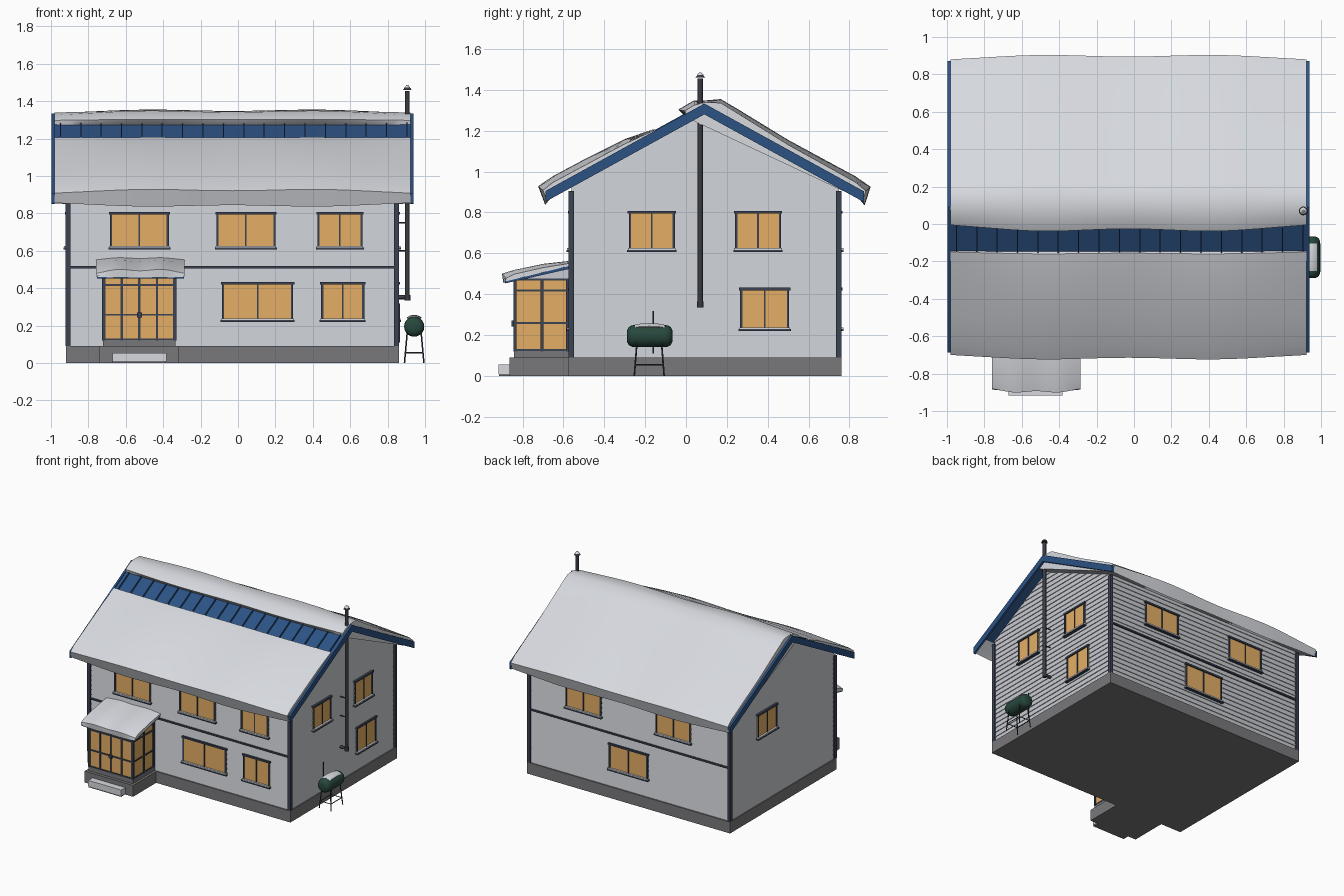
import bpy, bmesh, math
from mathutils import Vector

cube = bpy.data.objects.get("Cube")
if cube:
    bpy.data.objects.remove(cube)


def material(name, r, g, b):
    m = bpy.data.materials.new(name)
    m.use_nodes = True
    m.diffuse_color = (r, g, b, 1)
    m.node_tree.nodes["Principled BSDF"].inputs["Base Color"].default_value = (r, g, b, 1)
    return m


SIDING = material("pale_siding", .58, .60, .64)
SNOW = material("snow", .68, .70, .74)
TRIM = material("dark_trim", .045, .055, .085)
BLUE = material("blue_metal", .025, .085, .23)
GLASS = material("amber_glass", .78, .43, .13)
STONE = material("foundation_grey", .19, .19, .20)
GREEN = material("tank_green", .02, .065, .045)
PIPE = material("pipe_metal", .04, .043, .055)


def finish(name, bm, mat, smooth=False):
    bmesh.ops.recalc_face_normals(bm, faces=bm.faces)
    me = bpy.data.meshes.new(name)
    bm.to_mesh(me)
    bm.free()
    me.materials.append(mat)
    ob = bpy.data.objects.new(name, me)
    bpy.context.collection.objects.link(ob)
    if smooth:
        bpy.ops.object.select_all(action='DESELECT')
        ob.select_set(True)
        bpy.context.view_layer.objects.active = ob
        bpy.ops.object.shade_smooth_by_angle(angle=math.radians(40))
    return ob


def loft(name, rings, mat, smooth=False):
    """Skin closed rings of equal length and cap both ends."""
    bm = bmesh.new()
    vs = [[bm.verts.new(p) for p in ring] for ring in rings]
    n = len(vs[0])
    for a, b in zip(vs, vs[1:]):
        for i in range(n):
            bm.faces.new((a[i], a[(i + 1) % n], b[(i + 1) % n], b[i]))
    bm.faces.new(vs[0])
    bm.faces.new(vs[-1])
    return finish(name, bm, mat, smooth)


def rect(x0, x1, y0, y1, z):
    return [(x0, y0, z), (x1, y0, z), (x1, y1, z), (x0, y1, z)]


def box(name, x0, x1, y0, y1, z0, z1, mat):
    return loft(name, [rect(x0, x1, y0, y1, z0), rect(x0, x1, y0, y1, z1)], mat)


def prism(name, profile, x0, x1, mat):
    return loft(name, [[(x, y, z) for y, z in profile] for x in (x0, x1)], mat)


def rod(name, a, b, r0, mat, r1=None, sides=12):
    a, b = Vector(a), Vector(b)
    q = (b - a).to_track_quat('Z', 'Y')
    ang = [2 * math.pi * i / sides for i in range(sides)]
    rings = [[p + q @ Vector((r * math.cos(t), r * math.sin(t), 0)) for t in ang]
             for p, r in ((a, r0), (b, r0 if r1 is None else r1))]
    return loft(name, rings, mat, True)


# House body limits and roof line
L, R, F, B = -.912, .852, -.565, .752
RIDGE_Y, RIDGE_Z, SLOPE = .09, 1.325, .55


def roof_z(y):
    return RIDGE_Z - SLOPE * abs(y - RIDGE_Y)


# Foundation and entrance step
box("foundation", L - .008, R + .01, F - .01, B + .01, 0, .09, STONE)
box("porch_foundation", -.74, -.315, -.865, F, 0, .09, STONE)
box("entrance_step", -.67, -.385, -.915, -.86, 0, .04, STONE)
box("step_snow", -.672, -.383, -.917, -.86, .01, .055, SNOW)

# Lapped siding boards, clipped to the roof line
bm = bmesh.new()
board, lap = .038, .006
for k in range(33):
    z = .09 + k * board
    lo = [bm.verts.new(p) for p in rect(L, R, F, B, z)]
    hi = [bm.verts.new(p) for p in rect(L + lap, R - lap, F + lap, B - lap, z + board)]
    bm.faces.new(lo)
    for i in range(4):
        bm.faces.new((lo[i], lo[(i + 1) % 4], hi[(i + 1) % 4], hi[i]))
for s in (-1, 1):
    bmesh.ops.bisect_plane(bm, geom=bm.verts[:] + bm.edges[:] + bm.faces[:],
                           plane_co=(0, RIDGE_Y, RIDGE_Z - .03),
                           plane_no=(0, s * SLOPE, 1), clear_outer=True)
finish("siding_walls", bm, SIDING)

# Corner posts and floor bands
for nx, x in (("right", L), ("left", R)):
    for ny, y in (("front", F), ("back", B)):
        sx, sy = (1 if x > 0 else -1), (1 if y > 0 else -1)
        xs = sorted((x + sx * .009, x - sx * .017))
        ys = sorted((y + sy * .009, y - sy * .017))
        box(f"{ny}_{nx}_corner_post", *xs, *ys, .09, .905, TRIM)
box("front_band", L, R, F - .008, F + .01, .505, .518, TRIM)
box("back_band", L, R, B - .01, B + .008, .505, .518, TRIM)


def wall_box(name, wall, u0, u1, z0, z1, depth, mat, base=None):
    """Box standing out from a wall plane by the given depth."""
    plane = {"front": F, "back": B, "left": R, "right": L}[wall] if base is None else base
    s = 1 if wall in ("back", "left") else -1
    d = sorted((plane - s * .012, plane + s * depth))
    if wall in ("front", "back"):
        return box(name, u0, u1, *d, z0, z1, mat)
    return box(name, *d, u0, u1, z0, z1, mat)


def window(name, wall, u0, u1, z0, z1):
    f, mid = .011, (u0 + u1) / 2
    wall_box(name + "_glass", wall, u0, u1, z0, z1, .003, GLASS)
    for part, a, b in (("side_a", u0, u0 + f), ("side_b", u1 - f, u1),
                       ("mullion", mid - .004, mid + .004)):
        wall_box(f"{name}_{part}", wall, a, b, z0, z1, .009, TRIM)
    wall_box(name + "_head", wall, u0 - .006, u1 + .006, z1 - f, z1 + .003, .013, TRIM)
    wall_box(name + "_sill", wall, u0 - .008, u1 + .008, z0 - .006, z0 + .004, .02, TRIM)
    wall_box(name + "_sill_snow", wall, u0 - .004, u1 + .004, z0 + .004, z0 + .013, .018, SNOW)


UP, LOW = (.613, .805), (.225, .43)
layout = {
    "front": [(-.685, -.37, UP), (-.115, .2, UP), (.425, .665, UP),
              (-.085, .295, LOW), (.445, .675, LOW)],
    "left": [(-.28, -.055, UP), (.24, .465, UP), (.265, .505, LOW)],
    "back": [(.215, .525, UP), (-.57, -.265, UP), (-.195, .145, LOW)],
    "right": [(.17, .41, UP)],
}
for wall, items in layout.items():
    for i, (a, b, zs) in enumerate(items):
        window(f"{wall}_window_{i + 1}", wall, a, b, *zs)

# Main roof, rake boards and standing seams
EAVES = (-.675, .86)


def gable_profile(top, bottom, extra=0):
    pts = [(EAVES[0] - extra, 0), (RIDGE_Y, 0), (EAVES[1] + extra, 0)]
    return ([(y, roof_z(y) + top) for y, _ in pts]
            + [(y, roof_z(y) - bottom) for y, _ in reversed(pts)])


prism("main_roof", gable_profile(0, .035), -.985, .925, BLUE)
for side, x in (("right", -.998), ("left", .923)):
    prism(f"{side}_rake_board", gable_profile(.008, .045, .012), x, x + .016, BLUE)
for i in range(18):
    x = -.95 + i * .109
    prism(f"roof_seam_{i + 1}", [(-.3, roof_z(-.3)), (-.3, roof_z(-.3) + .012),
                                 (.05, roof_z(.05) + .012), (.05, roof_z(.05))],
          x - .003, x + .003, BLUE)


def snow(name, x0, x1, section, height, steps=32):
    """Snow sheet; section rows are y, y swell, lift, lift swell."""
    rings = []
    for i in range(steps + 1):
        u = i / steps
        w = (1 - (2 * u - 1) ** 4) * (.8 - .2 * math.cos(4 * math.pi * u))
        rings.append([(x0 + (x1 - x0) * u, y + dy * w, height(y + dy * w) + h + dh * w)
                      for y, dy, h, dh in section])
    return loft(name, rings, SNOW, True)


# Snow on both roof slopes
snow("front_roof_snow", -.982, .922, [
    (-.14, 0, -.01, 0), (-.15, -.01, .012, .008), (-.3, 0, .025, .025),
    (-.5, 0, .028, .032), (-.65, 0, .03, .032), (-.7, -.025, .018, .035),
    (-.68, -.01, -.045, -.015), (-.66, 0, -.04, 0)], roof_z)
snow("back_roof_snow", -.982, .922, [
    (0, 0, -.01, 0), (-.005, -.035, .025, .025), (.04, 0, .028, .025),
    (.1, 0, .02, .01), (.17, 0, .055, .02), (.25, 0, .05, .022), (.5, 0, .032, .025),
    (.83, 0, .03, .03), (.88, .025, .015, .035),
    (.865, .01, -.045, -.015), (.845, 0, -.04, 0)], roof_z)

# Glazed porch
PX0, PX1, PY = -.722, -.333, -.842
box("porch_body", PX0 + .004, PX1 - .004, PY + .004, F, .09, .475, GLASS)
box("porch_base_trim", PX0, PX1, PY, F, .09, .125, STONE)
n = 4
for i in range(n + 1):
    x = PX0 + .006 + (PX1 - PX0 - .012) * i / n
    w = .008 if i in (0, n) else .006
    box(f"porch_front_post_{i + 1}", x - w, x + w, PY - .003, PY + .012, .12, .475, TRIM)
for side, x in (("right", PX0), ("left", PX1)):
    for i, y in enumerate((PY + .005, -.705, F - .015)):
        box(f"porch_{side}_post_{i + 1}", x - .004, x + .004, y - .007, y + .007, .12, .475, TRIM)
for i, z in enumerate((.127, .258, .418, .472)):
    box(f"porch_rail_{i + 1}", PX0 - .002, PX1 + .002, PY - .002, F, z - .005, z + .005, TRIM)
box("door_handle", -.54, -.512, PY - .012, PY, .243, .27, TRIM)


def porch_z(y):
    return .54 + .225 * (y - F)


prism("porch_gable_fill", [(PY, .475), (F, .475), (F, .53), (PY, .477)], PX0, PX1, SIDING)
prism("porch_roof", [(-.885, porch_z(-.885)), (F, porch_z(F)),
                     (F, porch_z(F) - .015), (-.885, porch_z(-.885) - .015)],
      -.755, -.29, BLUE)
snow("porch_roof_snow", -.76, -.285, [
    (F, 0, 0, 0), (F, 0, .012, .012), (-.7, 0, .02, .02), (-.84, 0, .02, .022),
    (-.88, -.022, .01, .028), (-.885, -.01, -.006, -.004)], porch_z, 16)

# Flue pipe with elbow, brackets and cap
FX, FY = .905, .07
rod("flue_pipe", (FX, FY, .34), (FX, FY, 1.455), .013, PIPE)
rod("flue_elbow", (R - .01, FY, .352), (FX + .008, FY, .352), .011, PIPE)
rod("flue_clean_out", (FX, FY, .335), (FX, FY, .365), .016, PIPE)
for i, z in enumerate((.6, .75)):
    rod(f"flue_bracket_{i + 1}", (R - .01, FY, z), (FX, FY, z), .004, PIPE)
rod("flue_cap", (FX, FY, 1.46), (FX, FY, 1.475), .024, PIPE, .012)
rod("flue_cap_snow", (FX, FY, 1.472), (FX, FY, 1.486), .018, SNOW, .005)

# Fuel tank on splayed legs
TX, TZ, TR = .942, .195, .054
rings = []
for y, r in ((-.288, .55), (-.28, .82), (-.265, .97), (-.25, 1),
             (-.105, 1), (-.09, .97), (-.075, .82), (-.067, .55)):
    rings.append([(TX + TR * r * math.cos(t), y, TZ + TR * r * math.sin(t))
                  for t in (2 * math.pi * i / 20 for i in range(20))])
loft("fuel_tank", rings, GREEN, True)
rings = []
for y, h in ((-.25, .001), (-.23, .006), (-.18, .009), (-.13, .006), (-.105, .001)):
    arc = [math.radians(50 + 10 * i) for i in range(9)]
    outer = [(TX + (TR + h) * math.cos(t), y, TZ + (TR + h) * math.sin(t)) for t in arc]
    inner = [(TX + .045 * math.cos(t), y, TZ + .045 * math.sin(t)) for t in reversed(arc)]
    rings.append(outer + inner)
loft("tank_snow", rings, SNOW, True)
for sx in (-1, 1):
    for sy in (-1, 1):
        rod(f"tank_leg_{sx + 1}_{sy + 1}", (TX + sx * .037, -.18 + sy * .06, .165),
            (TX + sx * .052, -.18 + sy * .073, 0), .004, PIPE, sides=8)
    rod(f"tank_side_brace_{sx + 1}", (TX + sx * .047, -.25, .055),
        (TX + sx * .047, -.11, .055), .003, PIPE, sides=8)
    rod(f"tank_end_brace_{sx + 1}", (TX - .047, -.18 + sx * .068, .055),
        (TX + .047, -.18 + sx * .068, .055), .003, PIPE, sides=8)
rod("fuel_line", (R + .01, -.16, .11), (R + .01, -.16, .318), .004, PIPE, sides=8)
